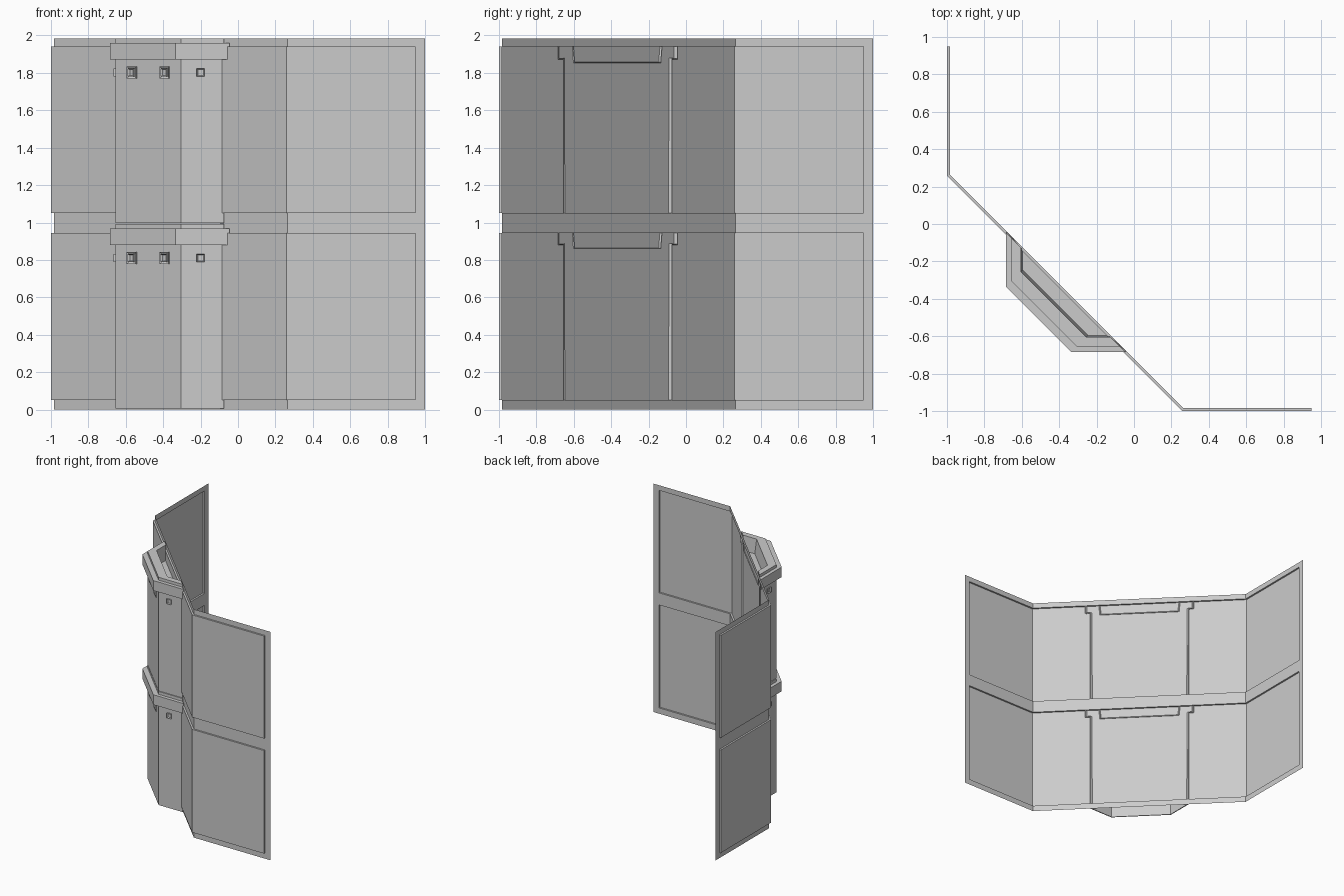
import bpy, bmesh, math
from mathutils import Matrix, Vector

cube = bpy.data.objects.get("Cube")
if cube:
    bpy.data.objects.remove(cube)

grey = bpy.data.materials.new("plain_grey")
grey.use_nodes = True
grey.diffuse_color = (0.6, 0.6, 0.6, 1)
grey.node_tree.nodes["Principled BSDF"].inputs["Base Color"].default_value = (0.6, 0.6, 0.6, 1)


def finish(name, bm):
    mesh = bpy.data.meshes.new(name)
    bm.to_mesh(mesh)
    bm.free()
    mesh.materials.append(grey)
    obj = bpy.data.objects.new(name, mesh)
    bpy.context.collection.objects.link(obj)
    return obj


def loft(bm, rows):
    """Join rows of points with quads, returned as rows of faces."""
    grid = [[bm.verts.new(p) for p in row] for row in rows]
    faces = [[bm.faces.new((a[j], a[j + 1], b[j + 1], b[j])) for j in range(len(a) - 1)]
             for a, b in zip(grid, grid[1:])]
    return grid, faces


# Folded wall sheet with two raised, open-backed panels
half = [(-0.985, 1.0), (-0.985, 0.95), (-0.985, 0.265)]
push = [(0, 0), (-0.015, 0), (-0.015, -0.006)]
path = half + [(y, x) for x, y in reversed(half)]
push += [(y, x) for x, y in reversed(push)]
levels = [0, 0.05, 0.945, 1.05, 1.94, 1.985]
bm = bmesh.new()
grid, faces = loft(bm, [[(x, y, z) for x, y in path] for z in levels])
for row in (1, 3):
    panel = faces[row][1:-1]
    moved = bmesh.ops.extrude_face_region(bm, geom=panel)["geom"]
    for v in [g for g in moved if isinstance(g, bmesh.types.BMVert)]:
        column = min(range(len(path)), key=lambda i: (Vector(path[i]) - v.co.xy).length)
        v.co += Vector((*push[column], 0))
    bmesh.ops.delete(bm, geom=[f for f in panel if f.is_valid], context='FACES_ONLY')
finish("wall_panels", bm)


def duct_row(r, z):
    """Three-sided cross-section whose ends reach just through the wall."""
    end, corner = r - 0.73, r - 0.35
    return [(-r, end, z), (-r, -corner, z), (-corner, -r, z), (end, -r, z)]


# Duct modules: body, collar, lip and recessed floor, as one thin shell
def duct(name, base):
    bm = bmesh.new()
    steps = [(0.655, 0.005), (0.655, 0.88), (0.685, 0.88), (0.685, 0.967),
             (0.655, 0.967), (0.655, 0.992), (0.605, 0.992), (0.595, 0.865)]
    grid, _ = loft(bm, [duct_row(r, z + base) for r, z in steps])
    bm.faces.new(grid[-1])
    shell = finish(name, bm).modifiers.new("shell", 'SOLIDIFY')
    shell.thickness = 0.008
    shell.offset = -1


# Small square fittings with a sunken centre
def fitting(name, x, y, z, angle, width, height, depth):
    bm = bmesh.new()
    bmesh.ops.create_cube(bm, size=1, matrix=Matrix.Diagonal((width, depth, height, 1)))
    bm.normal_update()
    front = min(bm.faces, key=lambda f: f.calc_center_median().y)
    bmesh.ops.inset_region(bm, faces=[front], thickness=width * 0.2)
    bmesh.ops.translate(bm, verts=front.verts, vec=(0, depth * 0.4, 0))
    obj = finish(name, bm)
    obj.location = (x, y, z)
    obj.rotation_euler.z = angle


for label, base in (("lower", 0), ("upper", 0.992)):
    duct(label + "_duct", base)
    z = base + 0.81
    fitting(label + "_left_fitting", -0.2, -0.655, z, 0, 0.042, 0.042, 0.02)
    fitting(label + "_right_fitting", -0.655, -0.2, z, -math.pi / 2, 0.042, 0.042, 0.02)
    for side, x in (("inner", -0.39), ("outer", -0.565)):
        y = -0.96 - x
        fitting(f"{label}_{side}_plate", x, y, z, -math.pi / 4, 0.07, 0.064, 0.016)
        fitting(f"{label}_{side}_fitting", x, y, z, -math.pi / 4, 0.042, 0.042, 0.028)
